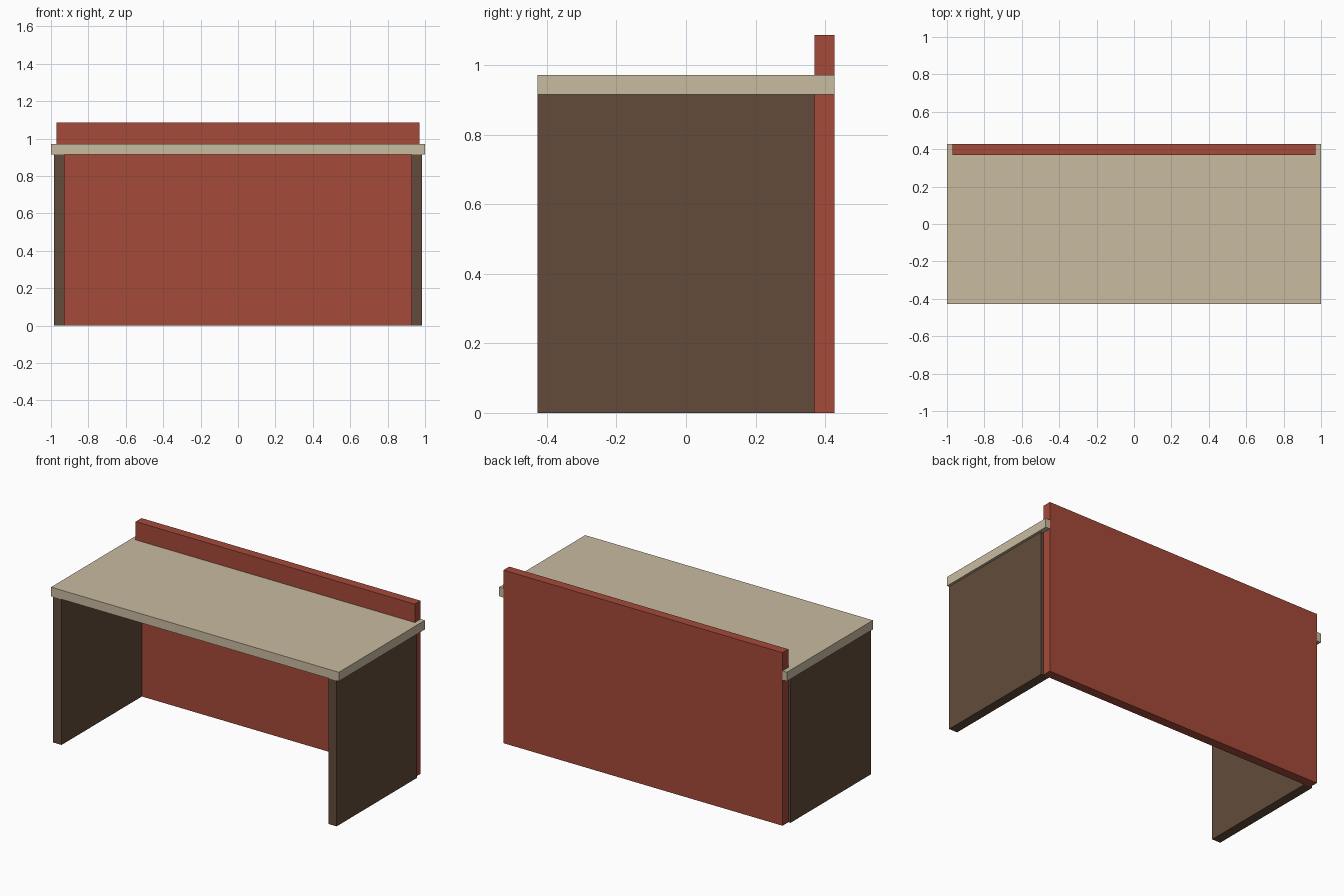
import bpy

if "Cube" in bpy.data.objects:
    bpy.data.objects.remove(bpy.data.objects["Cube"])


def material(name, rgb):
    """Flat colour from 0-255 sRGB, stored as linear."""
    lin = [((c / 255 + 0.055) / 1.055) ** 2.4 for c in rgb]
    mat = bpy.data.materials.new(name)
    mat.diffuse_color = (*lin, 1)
    mat.use_nodes = True
    mat.node_tree.nodes["Principled BSDF"].inputs["Base Color"].default_value = mat.diffuse_color
    return mat


def box(name, x, y, z, mat):
    """Box spanning the given (min, max) ranges."""
    spans = (x, y, z)
    bpy.ops.mesh.primitive_cube_add(size=1, location=[(a + b) / 2 for a, b in spans])
    obj = bpy.context.object
    obj.name = name
    obj.scale = [b - a for a, b in spans]
    bpy.ops.object.transform_apply(location=False, rotation=False, scale=True)
    obj.data.materials.append(mat)
    return obj


tan = material("tan", (201, 187, 160))
red = material("brick red", (165, 74, 58))
brown = material("dark brown", (98, 75, 58))

# Desk top, a hair short of the back panel's rear face to avoid overlap
box("desk_top", (-1, 1), (-0.4275, 0.427), (0.915, 0.972), tan)

# Full-height back panel rising above the top
box("back_panel", (-0.97, 0.97), (0.37, 0.4275), (0, 1.087), red)

# Side panels
for label, s in (("left", -1), ("right", 1)):
    box(label + "_side_panel", sorted((s * 0.927, s * 0.985)),
        (-0.4275, 0.37), (0, 0.915), brown)
